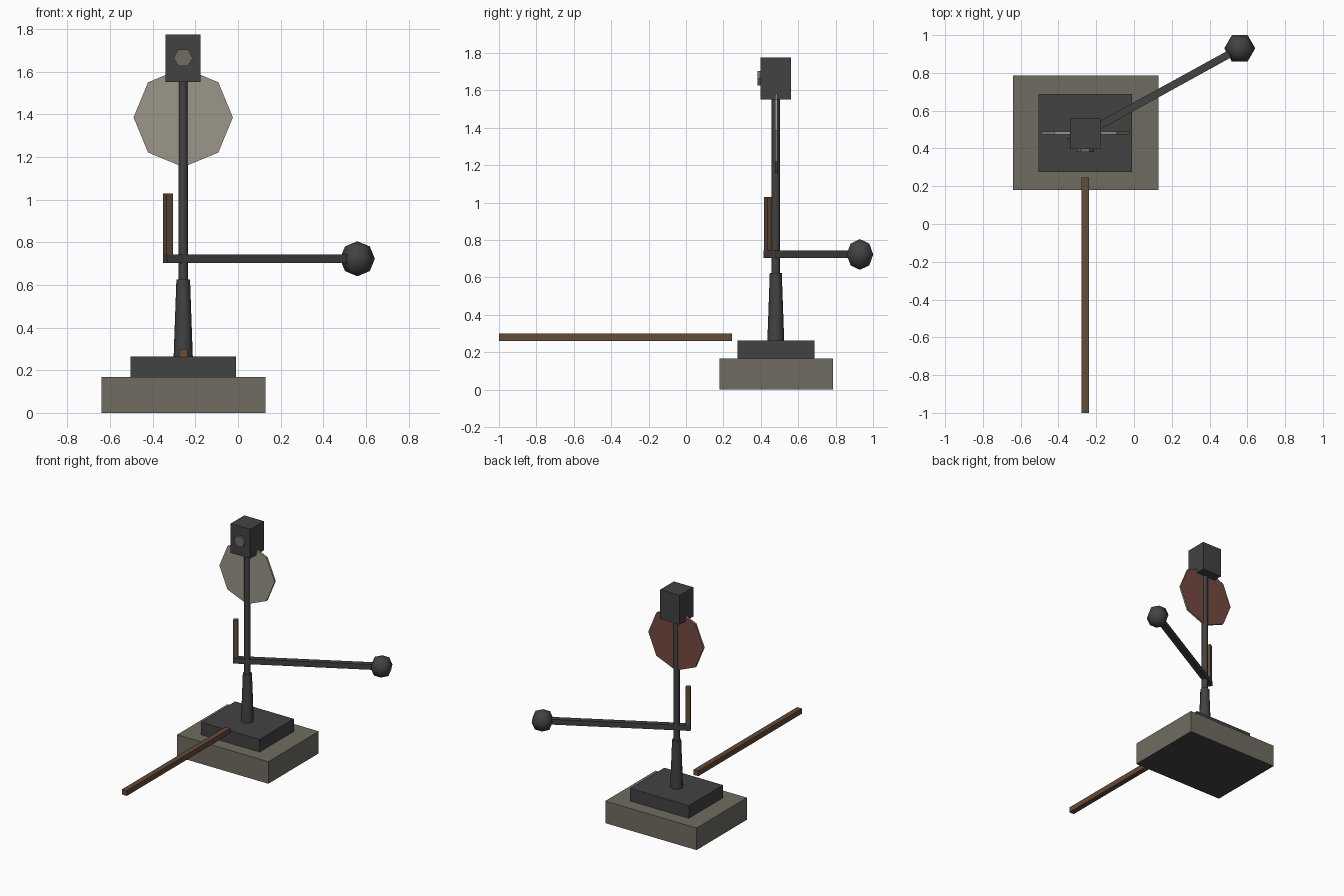
import bpy
import math
from mathutils import Vector

if "Cube" in bpy.data.objects:
    bpy.data.objects.remove(bpy.data.objects["Cube"])


def material(name, *srgb):
    linear = [((c / 255 + 0.055) / 1.055) ** 2.4 for c in srgb] + [1]
    mat = bpy.data.materials.new(name)
    mat.use_nodes = True
    mat.diffuse_color = linear
    mat.node_tree.nodes["Principled BSDF"].inputs["Base Color"].default_value = linear
    return mat


iron = material("dark iron", 66, 66, 67)
stone = material("weathered stone", 112, 108, 98)
cream = material("faded cream", 155, 150, 136)
rust = material("rust red", 118, 74, 64)
wood = material("brown wood", 98, 76, 57)


def finish(name, mat, smooth=False):
    ob = bpy.context.object
    ob.name = name
    ob.data.materials.append(mat)
    if smooth:
        bpy.ops.object.shade_smooth_by_angle(angle=math.radians(60))
    return ob


def box(name, mat, low, high, turn=0):
    low, high = Vector(low), Vector(high)
    bpy.ops.mesh.primitive_cube_add(size=1, location=(low + high) / 2, rotation=(0, 0, turn))
    bpy.context.object.scale = high - low
    return finish(name, mat)


def prism(name, mat, centre, r1, r2, depth, sides, rotation=(0, 0, 0), smooth=False):
    bpy.ops.mesh.primitive_cone_add(vertices=sides, radius1=r1, radius2=r2, depth=depth,
                                    location=centre, rotation=rotation)
    return finish(name, mat, smooth)


px, py = -0.257, 0.48          # post axis
ball = Vector((0.56, 0.93, 0.723))
arm_start = Vector((-0.343, 0.433, 0.723))

# Stepped base, dark on its underside
slab = box("base_slab", stone, (-0.64, 0.18, 0), (0.13, 0.787, 0.168))
slab.data.materials.append(iron)
for face in slab.data.polygons:
    face.material_index = 1 if face.normal.z < -0.5 else 0
box("base_plate", iron, (-0.505, 0.275, 0.168), (-0.01, 0.687, 0.264))

# Tapered socket and upright post
prism("post_socket", iron, (px, py, 0.444), 0.045, 0.032, 0.362, 8, smooth=True)
prism("post", iron, (px, py, 1.09), 0.022, 0.022, 0.94, 8, smooth=True)

# Octagonal target: cream in front, red behind
target = prism("target_disc", cream, (px, py + 0.002, 1.386), 0.233, 0.233, 0.014, 8,
               (math.pi / 2, 0, 0))
target.data.materials.append(rust)
for face in target.data.polygons:
    face.material_index = 1 if face.normal.z < -0.5 else 0

# Lamp and its lens
box("lamp_housing", iron, (-0.34, 0.397, 1.552), (-0.175, 0.561, 1.775))
prism("lamp_lens", stone, (px, 0.392, 1.665), 0.045, 0.045, 0.022, 6,
      (math.pi / 2, math.pi / 6, 0))

# Swinging arm with weight and grip
span = ball - arm_start
turn = math.atan2(span.y, span.x)
mid = (arm_start + ball) / 2
half = Vector((span.length / 2, 0.02, 0.02))
box("weight_arm", iron, mid - half, mid + half, turn)
bpy.ops.mesh.primitive_uv_sphere_add(segments=6, ring_count=4, radius=0.082, location=ball,
                                     rotation=(0, 0, math.pi / 6))
sphere = finish("arm_weight", iron, True)
# Aim two of its corners along x
corner = max(sphere.data.vertices, key=lambda v: v.co.xy.length).co
sphere.rotation_euler.z = -math.atan2(corner.y, corner.x)
grip = arm_start + span.normalized() * 0.0175
box("arm_grip", wood, (grip.x - 0.0175, grip.y - 0.0175, 0.712),
    (grip.x + 0.0175, grip.y + 0.0175, 1.03), turn)

# Long connecting rod
box("connecting_rod", wood, (-0.277, -1, 0.26), (-0.237, 0.247, 0.3))
